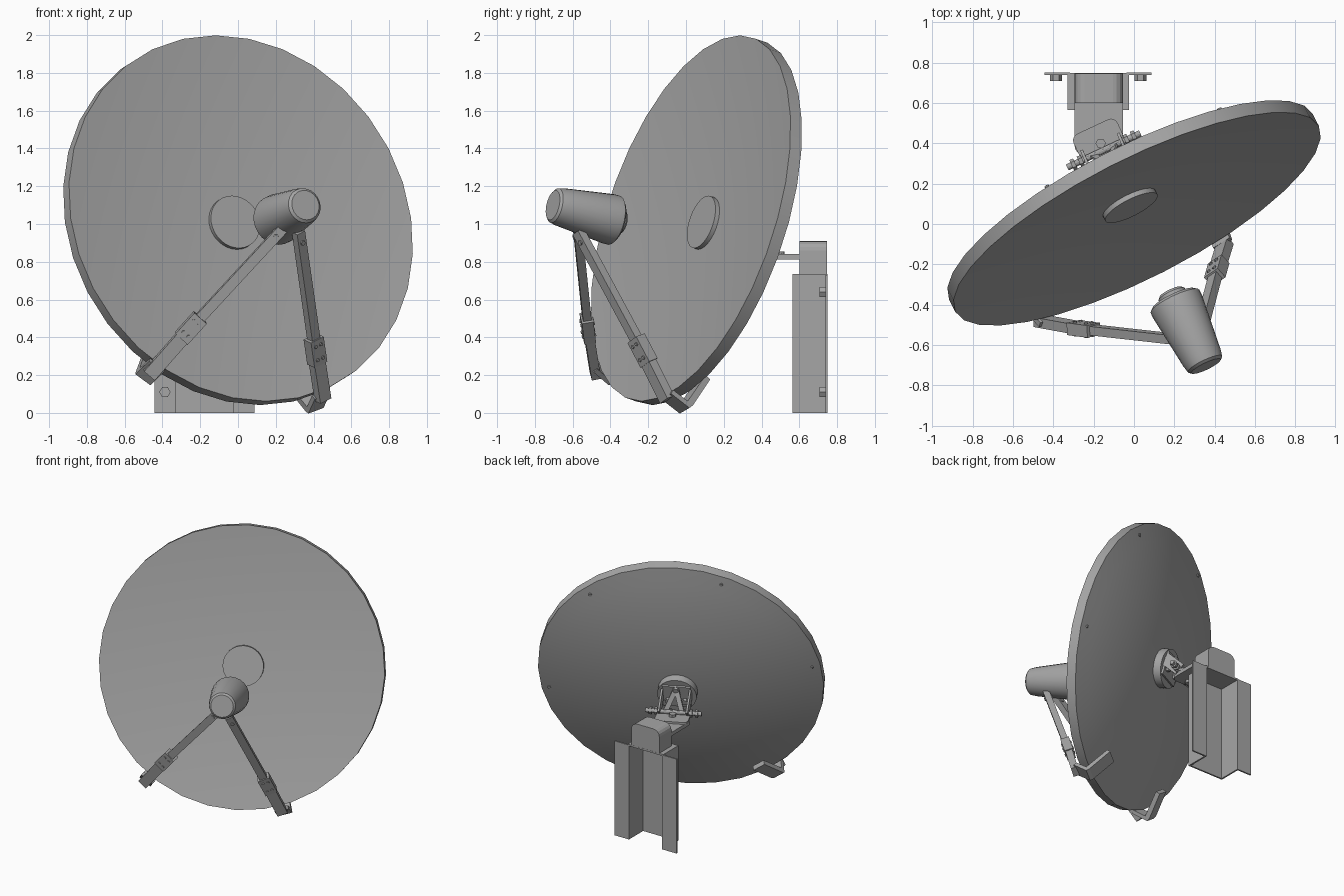
import bpy, bmesh, math
from mathutils import Vector as V, Matrix

if "Cube" in bpy.data.objects:
    bpy.data.objects.remove(bpy.data.objects["Cube"])

N = V((0.435, -0.852, 0.29)).normalized()      # dish axis, facing the front
C = V((0, 0.055, 1.02))                        # middle of the rim
SIDE = V((0, 0, 1)).cross(N).normalized()      # horizontal direction across the dish
UP = N.cross(SIDE)
GREY = bpy.data.materials.new("dark_grey")
GREY.diffuse_color = (0.38, 0.38, 0.38, 1)
GREY.use_nodes = True
GREY.node_tree.nodes["Principled BSDF"].inputs["Base Color"].default_value = GREY.diffuse_color


def frame(o, x, y, z):
    m = Matrix((x, y, z)).transposed().to_4x4()
    m.translation = o
    return m


def axis_frame(o, z, hint=V((0, 0, 1))):
    z = z.normalized()
    x = hint.cross(z)
    x = (x if x.length > 1e-3 else V((1, 0, 0))).normalized()
    return frame(o, x, z.cross(x), z)


DISH = frame(C, SIDE, UP, N)


def finish(name, bm, m=Matrix(), smooth=None):
    bmesh.ops.remove_doubles(bm, verts=bm.verts, dist=1e-5)
    bmesh.ops.recalc_face_normals(bm, faces=bm.faces)
    me = bpy.data.meshes.new(name)
    bm.to_mesh(me)
    bm.free()
    me.materials.append(GREY)
    ob = bpy.data.objects.new(name, me)
    bpy.context.collection.objects.link(ob)
    ob.matrix_world = m
    if smooth:
        bpy.context.view_layer.objects.active = ob
        ob.select_set(True)
        bpy.ops.object.shade_smooth_by_angle(angle=math.radians(smooth))
        ob.select_set(False)
    return ob


def lathe(name, prof, m, n=32, smooth=None):
    """Spin (radius, height) points around local z."""
    bm = bmesh.new()
    vs = [bm.verts.new((r, 0, h)) for r, h in prof]
    es = [bm.edges.new(p) for p in zip(vs, vs[1:])]
    bmesh.ops.spin(bm, geom=vs + es, cent=(0, 0, 0), axis=(0, 0, 1),
                   angle=2 * math.pi, steps=n, use_merge=True)
    return finish(name, bm, m, smooth)


def cyl(name, a, b, r, n=16):
    L = (b - a).length
    return lathe(name, [(0, 0), (r, 0), (r, L), (0, L)], axis_frame(a, b - a), n)


def extrude(name, pts, depth, m=Matrix()):
    """Extrude an xy outline along local z."""
    bm = bmesh.new()
    f = bm.faces.new([bm.verts.new((x, y, 0)) for x, y in pts])
    g = bmesh.ops.extrude_face_region(bm, geom=[f])
    bmesh.ops.translate(bm, vec=(0, 0, depth),
                        verts=[v for v in g['geom'] if isinstance(v, bmesh.types.BMVert)])
    return finish(name, bm, m)


def beam(name, a, b, w, t, hint):
    """Box from a to b; thickness t towards hint, width w across it."""
    h = [(-w / 2, -t / 2), (w / 2, -t / 2), (w / 2, t / 2), (-w / 2, t / 2)]
    return extrude(name, h, (b - a).length, axis_frame(a, b - a, hint))


def box(name, x0, x1, y0, y1, z0, z1):
    return extrude(name, [(x0, y0), (x1, y0), (x1, y1), (x0, y1)], z1 - z0,
                   Matrix.Translation((0, 0, z0)))


def rounded(w, h, r):
    """Rectangle outline with rounded top corners, base at y = 0."""
    pts = [(-w / 2, 0), (w / 2, 0)]
    for cx, a0 in ((w / 2 - r, 0), (r - w / 2, 90)):
        pts += [(cx + r * math.cos(math.radians(a0 + k * 22.5)),
                 h - r + r * math.sin(math.radians(a0 + k * 22.5))) for k in range(5)]
    return pts


# reflector: shallow front cone, straight rim band, rounder back
R = 1.012
inner = [(0, -0.07), (R, 0.035)]
outer = [(R * k / 8, -0.19 + 0.155 * (k / 8) ** 2) for k in range(8, -1, -1)]
lathe("reflector_dish", inner + outer, DISH, 32, 25)
lathe("centre_disc", [(0, -0.09), (0.145, -0.09), (0.145, -0.03), (0, -0.03)], DISH, 32, 30)
lathe("rear_hub", [(0, -0.18), (0.14, -0.18), (0.14, -0.245), (0, -0.245)], DISH, 24, 30)
for deg in (50, 110, 170, 350):
    a = math.radians(deg)
    p = DISH @ V((0.95 * math.cos(a), 0.95 * math.sin(a), -0.04))
    cyl("rim_screw", p, p - N * 0.02, 0.012, 8)

# feed unit: tapered can with a narrower nose towards the dish
U = V((0.42, -0.88, 0.217)).normalized()
lathe("feed_unit", [(0, 0.0), (0.08, 0.0), (0.094, 0.012), (0.102, 0.05), (0.134, 0.335), (0.134, 0.365),
                    (0.116, 0.38), (0.072, 0.38), (0.072, 0.405), (0.06, 0.418), (0, 0.418)],
      axis_frame(V((0.357, -0.705, 1.10)), -U), 24, 35)

# feed arms: slim upper bar, sleeve with bolts, wider lower bar and hook behind the rim
for side, top, joint, low in (
        ("left", V((0.24, -0.575, 0.98)), V((-0.25, -0.52, 0.45)), V((-0.47, -0.48, 0.2))),
        ("right", V((0.32, -0.57, 0.96)), V((0.41, -0.23, 0.33)), V((0.45, -0.10, 0.07)))):
    d = (low - top).normalized()
    beam(side + "_upper_arm", top, joint, 0.055, 0.045, N)
    beam(side + "_lower_arm", joint, low, 0.075, 0.05, N)
    beam(side + "_arm_sleeve", joint - d * 0.075, joint + d * 0.075, 0.088, 0.062, N)
    F = axis_frame(joint, d, N)
    for s in (-0.04, 0.04):
        for q in (-0.018, 0.018):
            cyl("sleeve_bolt", F @ V((q, -0.038, s)), F @ V((q, 0.038, s)), 0.01, 6)
    e = top - joint + d * 0.06
    cyl(side + "_feed_bolt", F @ V((0, -0.03, 0)) + e, F @ V((0, 0.03, 0)) + e, 0.014, 6)
    rad = (low - C) - N * (low - C).dot(N)
    rad.normalize()
    z = rad.cross(N)
    hook = [(1.045, 0.06), (1.09, -0.06), (1.07, -0.078), (0.89, -0.165), (0.875, -0.135),
            (1.055, -0.045), (1.02, 0.05)]
    extrude(side + "_rim_hook", hook, 0.1, frame(C - z * 0.05, rad, N, z))

# tilt bracket: hub plate, side lugs, threaded pivot rod with nuts
B = V((-0.15, 0.365, 0.87))
D = V((0.9, 0.42, 0)).normalized()
H = V((-D.y, D.x, 0))
hub = C - N * 0.24
beam("hub_plate", hub, hub - N * 0.02, 0.2, 0.18, UP)
for s in (-1, 1):
    a = hub + SIDE * s * 0.1
    b = B + D * s * 0.1
    beam("bracket_lug", a + UP * 0.03, b + (b - a).normalized() * 0.02, 0.014, 0.09, UP)
    for o in (0.125, 0.165):
        cyl("rod_nut", B + D * s * (o - 0.01), B + D * s * (o + 0.01), 0.028, 6)
    c = hub + SIDE * s * 0.06 - UP * 0.03
    cyl("hub_bolt", c, c - N * 0.045, 0.022, 6)
    beam("bracket_brace", hub + UP * 0.08 - N * 0.02, B + D * s * 0.06, 0.035, 0.012, N)
cyl("hub_bolt", hub + UP * 0.07, hub + UP * 0.07 - N * 0.045, 0.022, 6)
cyl("pivot_rod", B - D * 0.2, B + D * 0.2, 0.016, 12)

# swivel plate turning with the dish, on the fixed support arm
extrude("swivel_plate", rounded(0.24, 0.13, 0.035), 0.015,
        frame(V((-0.15, 0.365, 0.84)), D, H, V((0, 0, 1))))
beam("swivel_lip", B - D * 0.12 - V((0, 0, 0.01)), B + D * 0.12 - V((0, 0, 0.01)), 0.012, 0.05, V((0, 0, 1)))
cyl("swivel_bolt", V((-0.165, 0.40, 0.79)), V((-0.165, 0.40, 0.875)), 0.026, 6)
extrude("support_arm", rounded(0.24, 0.28, 0.05), 0.028,
        frame(V((-0.175, 0.62, 0.812)), V((-1, 0, 0)), V((0, -1, 0)), V((0, 0, 1))))
extrude("support_block", rounded(0.24, 0.18, 0.05), 0.147,
        frame(V((-0.175, 0.747, 0.73)), V((1, 0, 0)), V((0, 0, 1)), V((0, -1, 0))))

# wall post: hat-shaped channel open at the back, with cap and flange bolts
t = 0.012
front = [(0.265, 0.75), (0.265, 0.75 - t), (0.1525, 0.75 - t), (0.1525, 0.565)]
back = [(0.1525 - t, 0.565 + t), (0.1525 - t, 0.75)]
prof = front + [(-x, y) for x, y in reversed(front)] + [(-x, y) for x, y in reversed(back)] + back
extrude("wall_post", prof, 0.73, Matrix.Translation((-0.1775, 0, 0)))
box("post_cap", -0.33, -0.025, 0.565, 0.748, 0.722, 0.735)
for x in (-0.387, 0.032):
    for z in (0.11, 0.64):
        cyl("flange_bolt", V((x, 0.74, z)), V((x, 0.708, z)), 0.03, 6)
